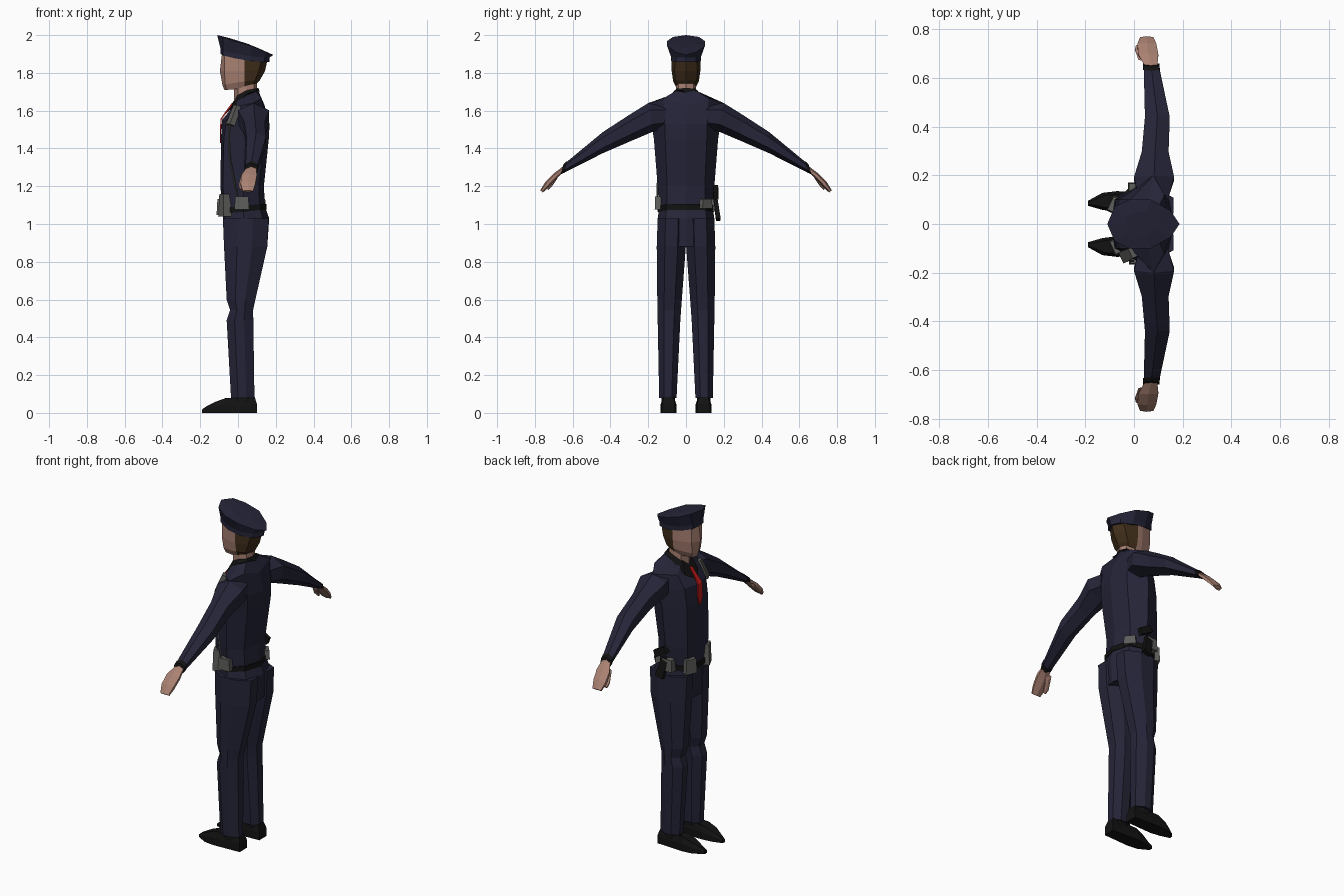
import bpy, bmesh, math
from mathutils import Matrix, Vector, Euler


def material(name, rgb):
    m = bpy.data.materials.new(name)
    m.diffuse_color = (*rgb, 1)
    return m


NAVY = material("navy cloth", (0.018, 0.018, 0.040))
BLACK = material("black leather", (0.006, 0.006, 0.006))
SKIN = material("skin", (0.40, 0.22, 0.17))
HAIR = material("brown hair", (0.050, 0.027, 0.010))
GREY = material("grey gear", (0.11, 0.11, 0.105))
RED = material("red tie", (0.55, 0.01, 0.01))


def finish(name, bm, mats):
    bmesh.ops.recalc_face_normals(bm, faces=bm.faces)
    me = bpy.data.meshes.new(name)
    bm.to_mesh(me)
    bm.free()
    for m in mats:
        me.materials.append(m)
    ob = bpy.data.objects.new(name, me)
    bpy.context.collection.objects.link(ob)
    return ob


def loft(name, rings, *mats, rule=None):
    """Skin closed rings of equal length and cap both ends."""
    bm = bmesh.new()
    rows = [[bm.verts.new(p) for p in r] for r in rings]
    n = len(rows[0])
    for a, b in zip(rows, rows[1:]):
        for i in range(n):
            j = (i + 1) % n
            bm.faces.new((a[i], a[j], b[j], b[i]))
    bm.faces.new(rows[0])
    bm.faces.new(rows[-1])
    if rule:
        for f in bm.faces:
            f.material_index = rule(f.calc_center_median())
    return finish(name, bm, mats)


def sym(half):
    """Half ring from front centre to back centre, completed across y = 0."""
    return half + [(x, -y, z) for x, y, z in half[-2:0:-1]]


def level(z, *xy):
    return sym([(x, y, z) for x, y in xy])


def limb(rows, s):
    """Six-sided rings: y/z of the top, y/z of the bottom, front x, back x."""
    out = []
    for yt, zt, yb, zb, xf, xb in rows:
        xm = (xf + xb) / 2
        out.append([(x, s * (yt + (yb - yt) * t), zt + (zb - zt) * t) for x, t in
                    ((xm, 0), (xb, .25), (xb, .75), (xm, 1), (xf, .75), (xf, .25))])
    return out


def box(name, loc, size, mat, rot=(0, 0, 0), taper=0.85):
    bm = bmesh.new()
    bmesh.ops.create_cube(bm, size=1)
    for v in bm.verts:
        if v.co.z > 0:
            v.co.x *= taper
            v.co.y *= taper
    turn = Euler([math.radians(a) for a in rot]).to_matrix().to_4x4()
    bm.transform(Matrix.Translation(loc) @ turn @ Matrix.Diagonal((*size, 1)))
    return finish(name, bm, [mat])


# Jacket, from hem to neck
loft("jacket", [
    sym([(-.083, 0, 1.07), (-.07, .09, 1.07), (.03, .142, 1.08), (.115, .10, 1.09), (.143, 0, 1.09)]),
    level(1.2, (-.093, 0), (-.08, .10), (.03, .15), (.11, .10), (.137, 0)),
    level(1.45, (-.09, 0), (-.075, .10), (.04, .17), (.14, .11), (.163, 0)),
    sym([(-.085, 0, 1.55), (-.06, .10, 1.55), (.06, .185, 1.54), (.14, .11, 1.53), (.167, 0, 1.53)]),
    sym([(-.06, 0, 1.58), (-.015, .10, 1.62), (.08, .20, 1.64), (.125, .12, 1.665), (.14, 0, 1.63)]),
    sym([(-.02, 0, 1.63), (0, .05, 1.66), (.05, .06, 1.69), (.09, .045, 1.71), (.105, 0, 1.71)]),
], NAVY)

# Collar, tie and belt
loft("collar", [
    sym([(-.075, 0, 1.573), (-.037, .06, 1.61), (.05, .075, 1.69), (.102, .06, 1.708), (.116, 0, 1.695)]),
    sym([(-.025, 0, 1.64), (-.004, .045, 1.68), (.045, .057, 1.707), (.09, .045, 1.717), (.108, 0, 1.72)]),
], BLACK)
loft("tie", [[(x, -w, z), (x, w, z), (x + .006, w, z - .004), (x + .006, -w, z - .004)]
             for x, w, z in ((-.033, .010, 1.64), (-.07, .013, 1.59),
                             (-.093, .02, 1.555), (-.096, .022, 1.47), (-.095, .004, 1.43))], RED)


def belt_ring(dz):
    return sym([(-.092, 0, 1.055 + dz), (-.078, .094, 1.055 + dz), (.03, .15, 1.065 + dz),
                (.12, .105, 1.075 + dz), (.152, 0, 1.075 + dz)])


loft("belt", [belt_ring(0), belt_ring(.03)], BLACK)

# Trouser seat
loft("trouser_seat", [
    level(.88, (-.073, 0), (-.072, .07), (.03, .152), (.13, .11), (.155, 0)),
    level(1.03, (-.08, 0), (-.07, .09), (.03, .15), (.13, .11), (.165, 0)),
    sym([(-.083, 0, 1.07), (-.07, .09, 1.07), (.03, .142, 1.08), (.115, .10, 1.09), (.143, 0, 1.09)]),
], NAVY)


def leg_ring(z, xf, xb, yi, yo, s):
    w, d = yo - yi, xb - xf
    pts = ((0, .3), (0, .7), (.3, 1), (.65, 1), (1, .72), (1, .28), (.7, 0), (.3, 0))
    return [(xf + d * a, s * (yi + w * b), z) for a, b in pts]


def shoe_ring(k, shrink, s):
    outline = ((-.19, .075), (-.19, .095), (-.13, .128), (-.07, .135),
               (.10, .127), (.10, .058), (-.07, .05), (-.13, .058))
    ring = []
    for x, y in outline:
        h = .03 if x < -.15 else .058 if x < -.1 else .078 if x < 0 else .085
        ring.append((-.03 + (x + .03) * (1 - (1 - shrink) * .3),
                     s * (.092 + (y - .092) * shrink), h * k))
    return ring


# Paired limbs
for side, s in (("left", -1), ("right", 1)):
    loft(side + "_trouser_leg", [leg_ring(*r, s) for r in (
        (.08, -.037, .087, .05, .142), (.49, -.06, .081, .03, .15), (.545, -.042, .08, .026, .151),
        (.60, -.06, .092, .022, .152), (.88, -.074, .155, .001, .155), (1.03, -.08, .162, .001, .15))], NAVY)
    loft(side + "_shoe", [shoe_ring(0, 1, s), shoe_ring(.55, 1, s), shoe_ring(1, .7, s)], BLACK)
    loft(side + "_ankle", [leg_ring(.05, -.025, .08, .058, .13, s),
                           leg_ring(.10, -.025, .08, .058, .13, s)], BLACK)
    loft(side + "_sleeve", limb((
        (.10, 1.64, .12, 1.50, .02, .14), (.20, 1.64, .172, 1.49, .0, .165),
        (.30, 1.578, .29, 1.44, .032, .142), (.44, 1.487, .44, 1.375, .045, .147),
        (.642, 1.32, .655, 1.267, .04, .102)), s), NAVY)
    loft(side + "_cuff", limb((
        (.63, 1.333, .643, 1.272, .038, .106), (.648, 1.318, .664, 1.262, .036, .104)), s), BLACK)
    loft(side + "_hand", limb((
        (.635, 1.317, .65, 1.275, .05, .095), (.70, 1.268, .69, 1.235, .018, .10),
        (.745, 1.222, .728, 1.195, .014, .092), (.772, 1.178, .757, 1.167, .025, .08)), s), SKIN)
    loft(side + "_thumb", limb((
        (.672, 1.268, .68, 1.242, .018, .05), (.72, 1.213, .712, 1.196, .004, .034),
        (.736, 1.19, .730, 1.180, .008, .026)), s), SKIN)

# Neck and head; hair covers the back of the head
loft("neck", [level(1.62, (-.02, 0), (0, .045), (.045, .052), (.085, .04), (.10, 0)),
              level(1.78, (-.02, 0), (0, .045), (.045, .052), (.085, .04), (.10, 0))], SKIN)
loft("head", [
    sym([(-.072, 0, 1.71), (-.06, .028, 1.71), (0, .045, 1.715), (.035, .055, 1.73), (.08, .045, 1.74), (.10, 0, 1.745)]),
    sym([(-.082, 0, 1.735), (-.068, .04, 1.74), (0, .064, 1.75), (.035, .068, 1.755), (.09, .057, 1.76), (.115, 0, 1.76)]),
    level(1.81, (-.096, 0), (-.072, .05), (0, .072), (.035, .076), (.11, .06), (.143, 0)),
    level(1.90, (-.085, 0), (-.072, .05), (0, .074), (.035, .078), (.13, .055), (.163, 0)),
], SKIN, HAIR, rule=lambda c: int(c.x > .04 and c.z > 1.735))

# Peaked cap: band flaring to a tilted crown
rim = [(-.11, 0, 2.0), (-.08, .07, 1.99), (-.02, .10, 1.968), (.07, .10, 1.943), (.15, .055, 1.91), (.187, 0, 1.895)]
band = [(-.092, 0, 1.90), (-.08, .05, 1.893), (-.015, .078, 1.877), (.07, .08, 1.862), (.14, .052, 1.857), (.168, 0, 1.857)]
loft("cap", [sym(band), sym([(x, y, z + .025) for x, y, z in band]), sym(rim),
             sym([(.03 + (x - .03) * .5, y * .5, z * .5 + .983) for x, y, z in rim])], NAVY)

# Belt gear
box("left_front_pouch", (-.066, -.09, 1.10), (.055, .065, .12), GREY, (0, 0, 25))
box("left_hip_pouch", (.02, -.148, 1.112), (.08, .035, .068), GREY)
box("right_front_pouch", (-.083, .08, 1.09), (.035, .07, .085), GREY, (0, 0, -25))
box("right_hip_pouch", (.01, .15, 1.10), (.07, .04, .07), GREY)
box("rear_pouch", (.115, .105, 1.107), (.03, .07, .05), GREY, (0, 0, 40))
box("holster", (.04, .163, 1.08), (.05, .025, .12), BLACK, (8, -15, 0))
box("pistol_grip", (.055, .158, 1.17), (.09, .028, .04), BLACK, (0, 30, 0))

# Shoulder radio with its cord
box("shoulder_radio", (-.022, -.125, 1.575), (.032, .05, .11), GREY, (0, 22, 25))
path = [Vector(p) for p in ((-.045, -.12, 1.53), (-.05, -.125, 1.45), (-.042, -.135, 1.34),
                            (-.015, -.152, 1.2), (.0, -.152, 1.13))]
loft("radio_cord", [[p + Vector((.005 * a, .005 * b, 0)) for a, b in ((1, 0), (0, 1), (-1, 0), (0, -1))]
                    for p in path], GREY)
